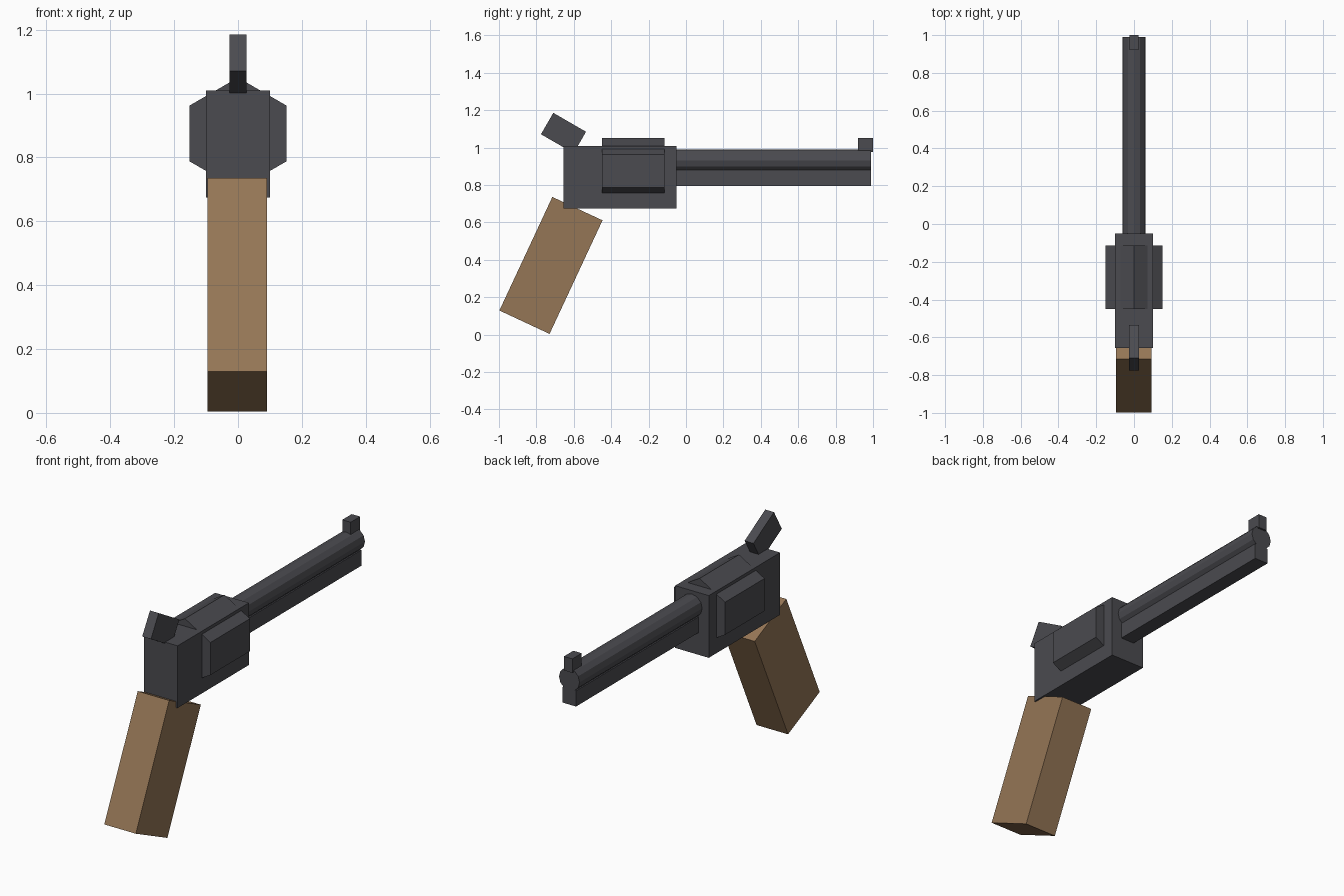
import bpy
from math import radians

if "Cube" in bpy.data.objects:
    bpy.data.objects.remove(bpy.data.objects["Cube"], do_unlink=True)


def material(name, rgb):
    mat = bpy.data.materials.new(name)
    mat.use_nodes = True
    color = (*rgb, 1)
    mat.diffuse_color = color
    mat.node_tree.nodes["Principled BSDF"].inputs["Base Color"].default_value = color
    return mat


steel = material("dark steel", (0.07, 0.07, 0.08))
wood = material("brown wood", (0.30, 0.18, 0.092))


def finish(name, mat):
    obj = bpy.context.object
    obj.name = name
    obj.data.name = name
    obj.data.materials.append(mat)
    return obj


def box(name, mat, center, size, tilt=0):
    """Box tilted in degrees about the x axis."""
    bpy.ops.mesh.primitive_cube_add(size=1, location=center)
    obj = finish(name, mat)
    obj.scale = size
    obj.rotation_euler.x = radians(tilt)
    return obj


def prism(name, mat, sides, radius, z, y0, y1):
    """Prism along y with a corner pointing up."""
    bpy.ops.mesh.primitive_cylinder_add(
        vertices=sides, radius=radius, depth=y1 - y0,
        location=(0, (y0 + y1) / 2, z), rotation=(radians(90), 0, 0))
    return finish(name, mat)


# Body and revolving cylinder
box("frame", steel, (0, -0.353, 0.842), (0.2, 0.605, 0.334))
prism("cylinder", steel, 6, 0.175, 0.875, -0.45, -0.115)

# Barrel, lower lug and front sight
prism("barrel", steel, 12, 0.061, 0.93, -0.1, 0.99)
box("barrel_lug", steel, (0, 0.445, 0.837), (0.08, 1.09, 0.084))
box("front_sight", steel, (0, 0.96, 1.013), (0.05, 0.08, 0.075))

# Hammer and grip
box("hammer", steel, (0, -0.655, 1.078), (0.052, 0.202, 0.132), -30)
box("grip", wood, (-0.002, -0.722, 0.37), (0.187, 0.296, 0.67), -25)
